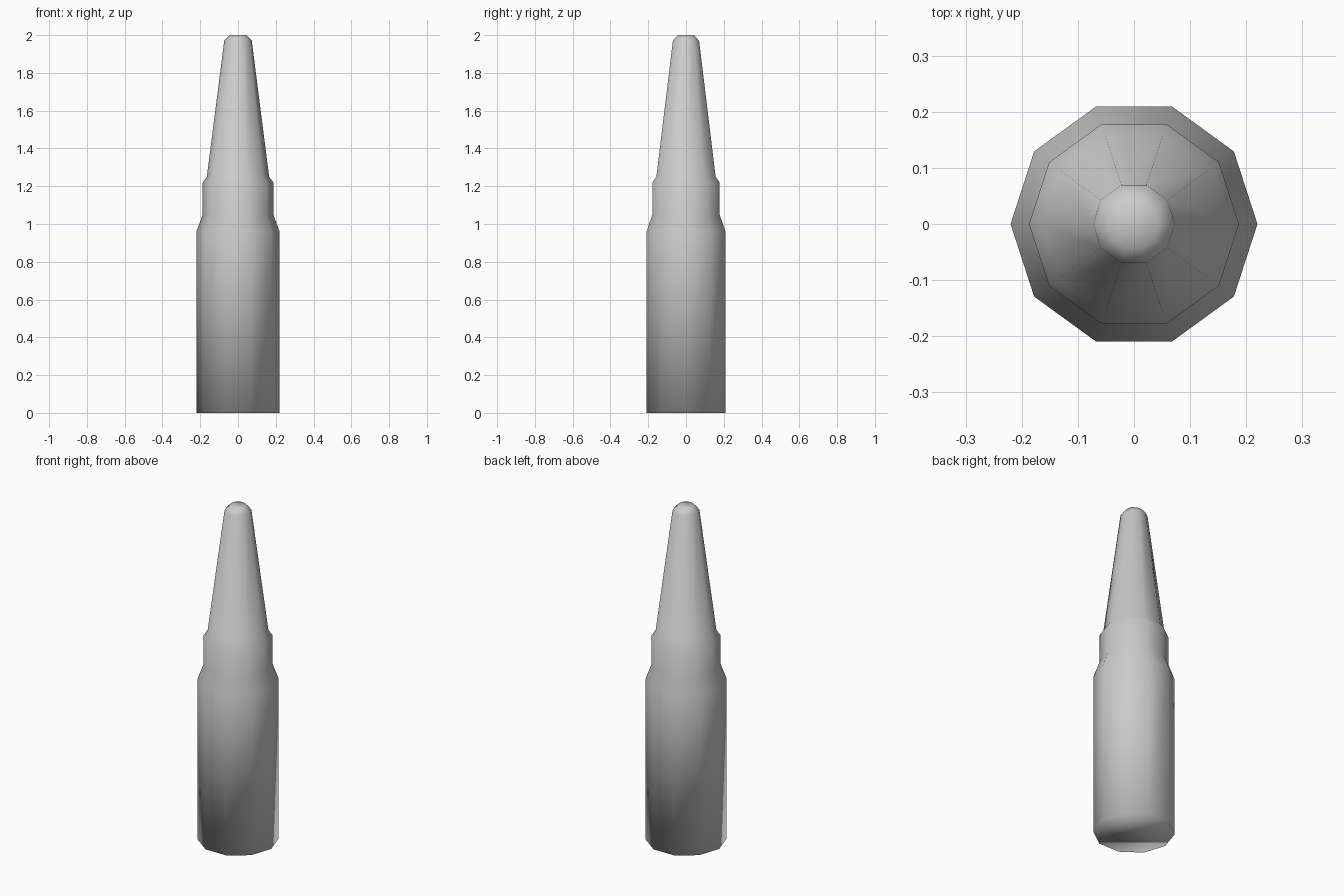
import bpy, bmesh
from math import cos, sin, tau

if "Cube" in bpy.data.objects:
    bpy.data.objects.remove(bpy.data.objects["Cube"])

SIDES = 10
# Radius and height from base to tip: body, shoulder, neck, tapered nose
PROFILE = [(0.22, 0), (0.22, 0.96), (0.187, 1.05), (0.187, 1.22),
           (0.165, 1.25), (0.073, 1.97), (0.045, 2.0)]


def lathe(name, profile):
    bm = bmesh.new()
    rings = [[bm.verts.new((r * cos(tau * i / SIDES), r * sin(tau * i / SIDES), z))
              for i in range(SIDES)] for r, z in profile]
    for low, high in zip(rings, rings[1:]):
        for i in range(SIDES):
            j = (i + 1) % SIDES
            bm.faces.new((low[i], low[j], high[j], high[i]))
    # Closed base and tip
    bm.faces.new(rings[0][::-1])
    bm.faces.new(rings[-1])
    for face in bm.faces:
        face.smooth = True
    mesh = bpy.data.meshes.new(name)
    bm.to_mesh(mesh)
    bm.free()
    obj = bpy.data.objects.new(name, mesh)
    bpy.context.collection.objects.link(obj)
    return obj


# Complete low-poly cartridge
lathe("cartridge", PROFILE)
